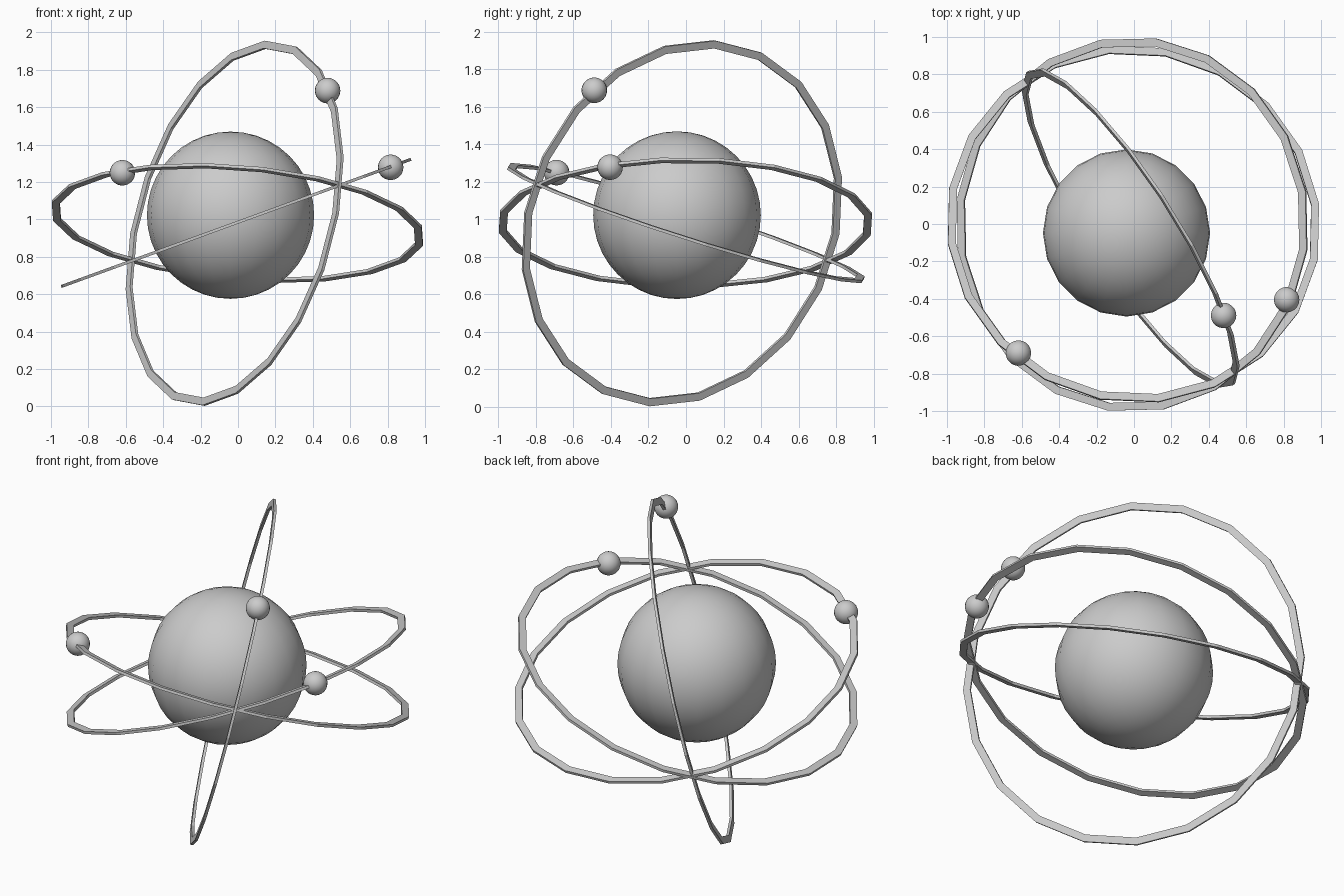
import bpy, bmesh, math
from mathutils import Vector, Matrix

if "Cube" in bpy.data.objects:
    bpy.data.objects.remove(bpy.data.objects["Cube"])

SIDES = 20
OUTER, INNER, HALF_H = 1.004, 0.962, 0.008


def finish(name, bm, smooth=False):
    bmesh.ops.recalc_face_normals(bm, faces=bm.faces[:])
    for f in bm.faces:
        f.smooth = smooth
    mesh = bpy.data.meshes.new(name)
    bm.to_mesh(mesh)
    bm.free()
    obj = bpy.data.objects.new(name, mesh)
    bpy.context.collection.objects.link(obj)
    return obj


def ball(name, centre, radius):
    bm = bmesh.new()
    bmesh.ops.create_uvsphere(bm, u_segments=20, v_segments=20, radius=radius)
    finish(name, bm, True).location = centre


def ring(name, centre, normal, axis):
    # flat 20-sided band; the shared axis passes through the middle of a side
    bm = bmesh.new()
    profile = [(OUTER, -HALF_H), (OUTER, HALF_H), (INNER, HALF_H), (INNER, -HALF_H)]
    loops = []
    for i in range(SIDES):
        a = math.tau * (i + 0.5) / SIDES
        loops.append([bm.verts.new((r * math.cos(a), r * math.sin(a), h)) for r, h in profile])
    for i in range(SIDES):
        p, q = loops[i], loops[(i + 1) % SIDES]
        for k in range(4):
            m = (k + 1) % 4
            bm.faces.new((p[k], q[k], q[m], p[m]))
    obj = finish(name, bm)
    basis = Matrix((axis, normal.cross(axis), normal)).transposed()
    obj.matrix_world = Matrix.Translation(centre) @ basis.to_4x4()


# central ball
ball("nucleus", (-0.04, -0.048, 1.022), 0.447)

# three rings that share one diameter, turned 0, 30 and 120 degrees about it
n0 = Vector((-0.342, 0, 0.94)).normalized()
axis = n0.cross(Vector((0.82, 0.525, -0.235))).normalized()
for name, centre, angle in (
    ("ring_tilted_right", (-0.01, -0.003, 0.981), 0),
    ("ring_tilted_front", (-0.003, 0.0, 0.98), 30),
    ("ring_upright", (-0.018, -0.022, 0.979), 120),
):
    normal = Matrix.Rotation(math.radians(angle), 3, axis) @ n0
    ring(name, centre, normal, axis)

# small orbiting balls, one on each ring
for i, pos in enumerate(((0.816, -0.405, 1.278), (-0.618, -0.69, 1.249), (0.479, -0.489, 1.688))):
    ball(f"orbiting_ball_{i + 1}", pos, 0.068)
